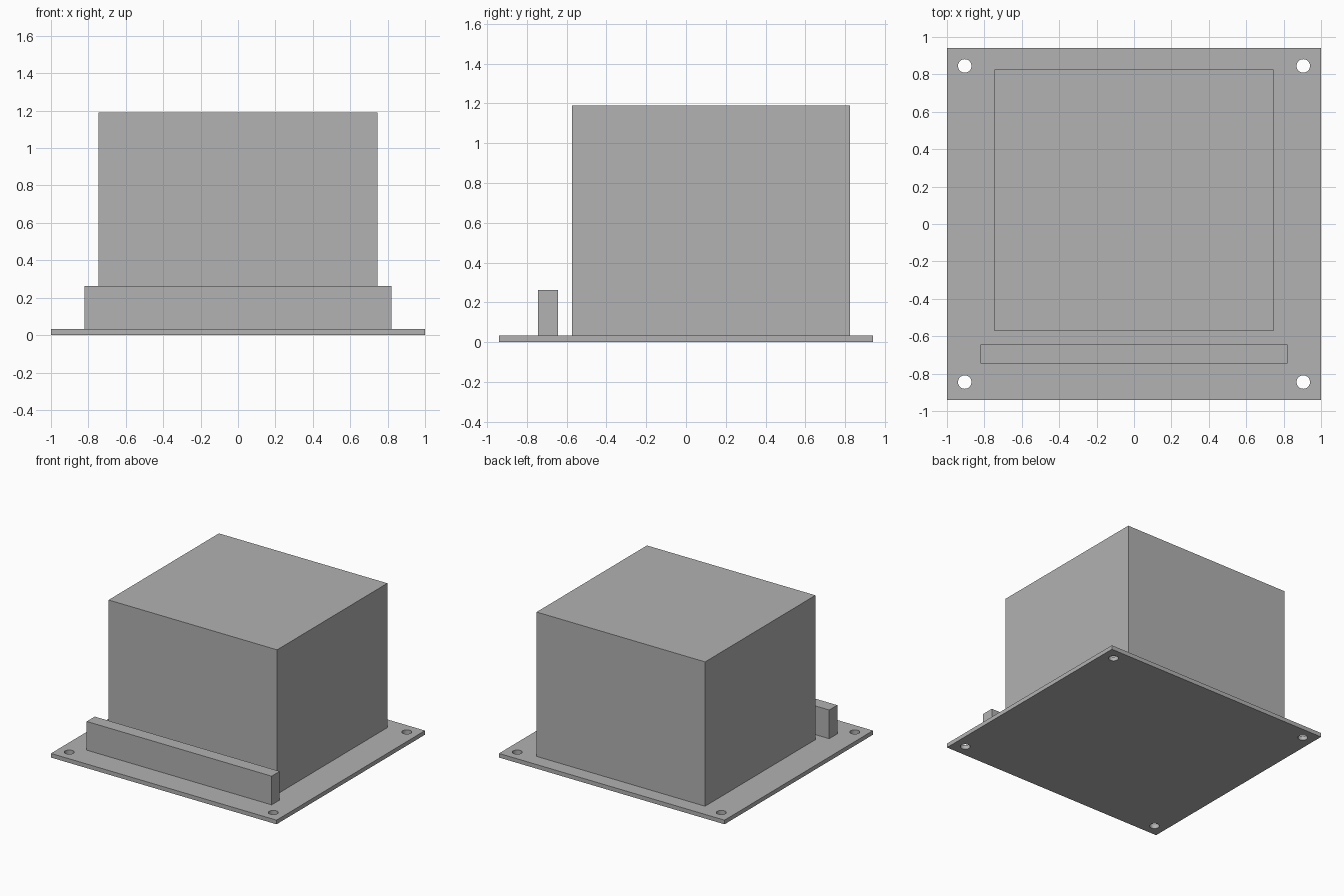
import bpy

default = bpy.data.objects.get("Cube")
if default:
    bpy.data.objects.remove(default, do_unlink=True)

grey = bpy.data.materials.new("neutral_grey")
grey.use_nodes = True
colour = (0.445, 0.445, 0.445, 1)
grey.diffuse_color = colour
grey.node_tree.nodes["Principled BSDF"].inputs["Base Color"].default_value = colour


def block(name, low, high):
    """Flat-sided box between two opposite corners."""
    centre = [(a + b) / 2 for a, b in zip(low, high)]
    bpy.ops.mesh.primitive_cube_add(size=1, location=centre)
    obj = bpy.context.object
    obj.name = name
    obj.scale = [b - a for a, b in zip(low, high)]
    bpy.ops.object.transform_apply(location=False, rotation=False, scale=True)
    obj.data.materials.append(grey)
    return obj


PLATE_TOP = 0.033

# Thin mounting plate
plate = block("base_plate", (-1, -0.94, 0), (1, 0.94, PLATE_TOP))

# Screw holes through the four corners
for side, x in (("right", -0.905), ("left", 0.905)):
    for end, y in (("front", -0.845), ("back", 0.845)):
        bpy.ops.mesh.primitive_cylinder_add(
            vertices=32, radius=0.036, depth=0.2, location=(x, y, PLATE_TOP / 2))
        cutter = bpy.context.object
        cutter.name = f"{end}_{side}_hole_cutter"
        cutter.data.materials.append(grey)
        cutter.hide_render = True
        cutter.hide_viewport = True
        cutter.display_type = "WIRE"
        hole = plate.modifiers.new(f"{end}_{side}_hole", "BOOLEAN")
        hole.operation = "DIFFERENCE"
        hole.solver = "EXACT"
        hole.object = cutter

# Main housing, set toward the back of the plate
block("housing", (-0.747, -0.572, PLATE_TOP), (0.747, 0.825, 1.19))

# Low connector strip along the front
block("connector_strip", (-0.82, -0.745, PLATE_TOP), (0.82, -0.643, 0.263))
